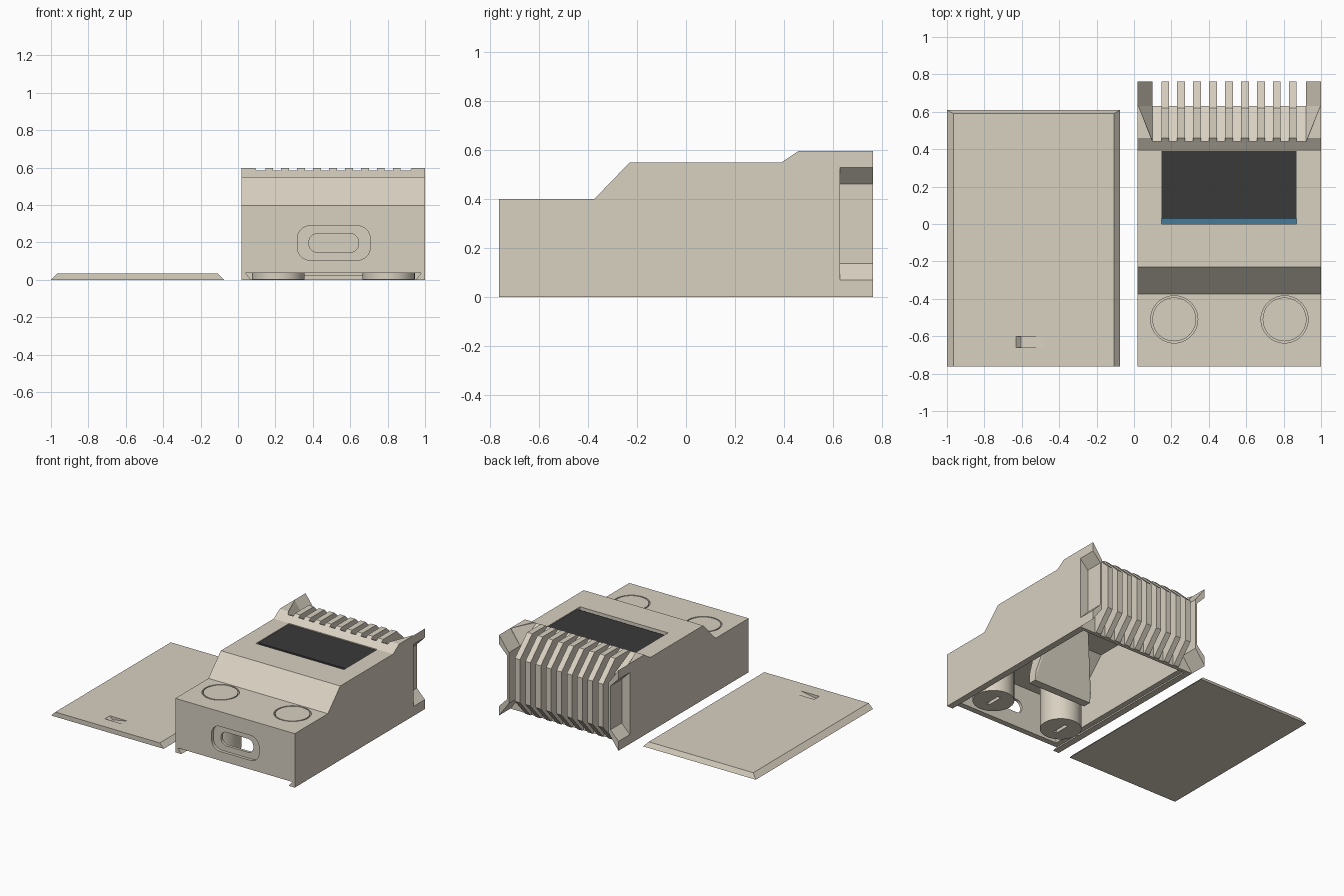
import bpy, bmesh, math
from mathutils import Matrix

if "Cube" in bpy.data.objects:
    bpy.data.objects.remove(bpy.data.objects["Cube"])


def material(name, rgb):
    m = bpy.data.materials.new(name)
    m.diffuse_color = (*rgb, 1)
    m.use_nodes = True
    m.node_tree.nodes["Principled BSDF"].inputs["Base Color"].default_value = m.diffuse_color
    return m


TAN = material("warm_tan_plastic", (0.69, 0.635, 0.535))
DARK = material("dark_glass", (0.042, 0.042, 0.042))
BLUE = material("blue_board", (0.06, 0.2, 0.32))


def finish(name, bm, mat):
    bmesh.ops.recalc_face_normals(bm, faces=bm.faces)
    me = bpy.data.meshes.new(name)
    bm.to_mesh(me)
    bm.free()
    me.materials.append(mat)
    ob = bpy.data.objects.new(name, me)
    bpy.context.collection.objects.link(ob)
    return ob


def hull(name, pts, mat=TAN):
    bm = bmesh.new()
    for p in pts:
        bm.verts.new(p)
    r = bmesh.ops.convex_hull(bm, input=bm.verts)
    bmesh.ops.dissolve_limit(bm, angle_limit=0.01, verts=bm.verts, edges=bm.edges)
    return finish(name, bm, mat)


def box(name, x0, x1, y0, y1, z0, z1, mat=TAN):
    return hull(name, [(x, y, z) for x in (x0, x1) for y in (y0, y1) for z in (z0, z1)], mat)


def prism(name, pts, axis, a, b, mat=TAN):
    """Extrude a 2D outline along x (points are y,z) or y (points are x,z)."""
    bm = bmesh.new()
    put = (lambda p: (a, p[0], p[1])) if axis == "x" else (lambda p: (p[0], a, p[1]))
    f = bm.faces.new([bm.verts.new(put(p)) for p in pts])
    r = bmesh.ops.extrude_face_region(bm, geom=[f])
    vec = (b - a, 0, 0) if axis == "x" else (0, b - a, 0)
    bmesh.ops.translate(bm, vec=vec, verts=[v for v in r["geom"] if isinstance(v, bmesh.types.BMVert)])
    return finish(name, bm, mat)


def cylinder(name, x, y, r, z0, z1):
    bm = bmesh.new()
    bmesh.ops.create_cone(bm, cap_ends=True, segments=48, radius1=r, radius2=r, depth=z1 - z0,
                          matrix=Matrix.Translation((x, y, (z0 + z1) / 2)))
    return finish(name, bm, TAN)


def apply_bool(ob, other, op="DIFFERENCE"):
    m = ob.modifiers.new("bool", "BOOLEAN")
    m.operation, m.solver, m.object = op, "EXACT", other
    bpy.context.view_layer.objects.active = ob
    bpy.ops.object.modifier_apply(modifier=m.name)
    bpy.data.objects.remove(other)


def rounded(cx, cz, w, h, r, n=8):
    pts = []
    for k, (sx, sz) in enumerate([(1, 1), (-1, 1), (-1, -1), (1, -1)]):
        for i in range(n + 1):
            t = math.pi / 2 * (k + i / n)
            pts.append((cx + sx * (w / 2 - r) + r * math.cos(t), cz + sz * (h / 2 - r) + r * math.sin(t)))
    return pts


def smooth(ob):
    bpy.ops.object.select_all(action="DESELECT")
    ob.select_set(True)
    bpy.context.view_layer.objects.active = ob
    bpy.ops.object.shade_smooth_by_angle(angle=math.radians(30))


X0, X1, MID = 0.02, 1.0, 0.51
FRONT, BACK = -0.763, 0.763

# Stepped housing, hollowed from below
body = prism("housing", [(FRONT, 0), (FRONT, 0.4), (-0.375, 0.4), (-0.23, 0.55), (0.39, 0.55),
                         (0.46, 0.597), (0.63, 0.597), (0.63, 0)], "x", X0, X1)
apply_bool(body, prism("cavity", [(-0.72, -0.1), (-0.72, 0.36), (-0.392, 0.36), (-0.247, 0.51),
                                  (0.43, 0.51), (0.5, 0.5), (0.59, 0.44), (0.59, -0.1)],
                       "x", X0 + 0.06, X1 - 0.06))

# Dovetail groove for the sliding lid
apply_bool(body, hull("groove", [(x, y, z) for y in (-0.9, 0.605)
                                 for x, z in ((0.077, -0.01), (0.943, -0.01), (0.04, 0.037), (0.98, 0.037))]))

# Sunken slope behind the ridge, under the fins
dish = []
for s in (-1, 1):
    i, o = MID + s * 0.41, MID + s * 0.49
    dish += [(i, 0.44, 0.583), (i, 0.64, 0.485), (o, 0.64, 0.597), (o, 0.64, 0.8), (i, 0.44, 0.8)]
apply_bool(body, hull("dish", dish))

# Screen window, button holes and charging port
apply_bool(body, box("window", 0.147, 0.87, 0, 0.389, 0.45, 0.7))
for s in (-1, 1):
    apply_bool(body, cylinder("button_hole", MID + s * 0.295, -0.51, 0.126, 0.3, 0.5))
apply_bool(body, prism("port_recess", rounded(0.512, 0.197, 0.39, 0.185, 0.07), "y", -0.9, FRONT + 0.022))
apply_bool(body, prism("port_hole", rounded(0.512, 0.197, 0.265, 0.1, 0.045), "y", -0.9, -0.65))
smooth(body)

# Flared rear flanges, one on each side
for side, s in (("left", -1), ("right", 1)):
    outline = [(0.49, 0.597), (0.49, 0.53), (0.424, 0.462), (0.424, 0.138), (0.49, 0.07),
               (0.49, 0), (0.41, 0.11), (0.41, 0.487)]
    prism(side + "_rear_flange", [(MID + s * x, z) for x, z in outline], "y", 0.63, BACK)

# Row of nine cooling fins
for i in range(9):
    x = 0.167 + 0.0852 * i
    prism(f"fin_{i + 1}", [(0.44, 0.583), (0.46, 0.597), (0.62, 0.597), (BACK, 0.46), (BACK, 0.14),
                           (0.64, 0.0), (0.62, 0.0), (0.62, 0.485), (0.45, 0.57)],
          "x", x - 0.021, x + 0.021)

# Screen: glass over a blue board
box("screen_glass", 0.147, 0.87, 0.03, 0.389, 0.512, 0.543, DARK)
box("screen_board", 0.11, 0.91, -0.03, 0.42, 0.494, 0.512, BLUE)

# Buttons with wide stems and a slot underneath
for side, s in (("left", -1), ("right", 1)):
    x = MID + s * 0.295
    button = cylinder(side + "_button", x, -0.51, 0.117, 0.3, 0.4)
    smooth(button)
    stem = cylinder(side + "_button_stem", x, -0.51, 0.14, 0.002, 0.345)
    apply_bool(stem, box("slot", x - 0.012, x + 0.012, -0.57, -0.45, -0.1, 0.04))
    smooth(stem)

# Tapered inner bracket behind the port
hull("inner_bracket", [(x, y, 0.02) for x in (0.27, 0.75) for y in (-0.2, -0.14)]
     + [(x, y, 0.09) for x in (0.27, 0.75) for y in (-0.2, -0.13)]
     + [(x, y, 0.52) for x in (0.37, 0.65) for y in (-0.2, -0.04)])

# Sliding lid with bevelled edges and a thumb notch
lid = hull("sliding_lid", [(-1, FRONT, 0), (-0.075, FRONT, 0), (-1, 0.61, 0), (-0.075, 0.61, 0),
                           (-0.965, FRONT, 0.035), (-0.108, FRONT, 0.035),
                           (-0.965, 0.59, 0.035), (-0.108, 0.59, 0.035)])
apply_bool(lid, prism("thumb_notch", [(-0.475, 0.036), (-0.475, 0.06), (-0.632, 0.06),
                                      (-0.632, 0.036), (-0.605, 0.012)], "y", -0.66, -0.602))
